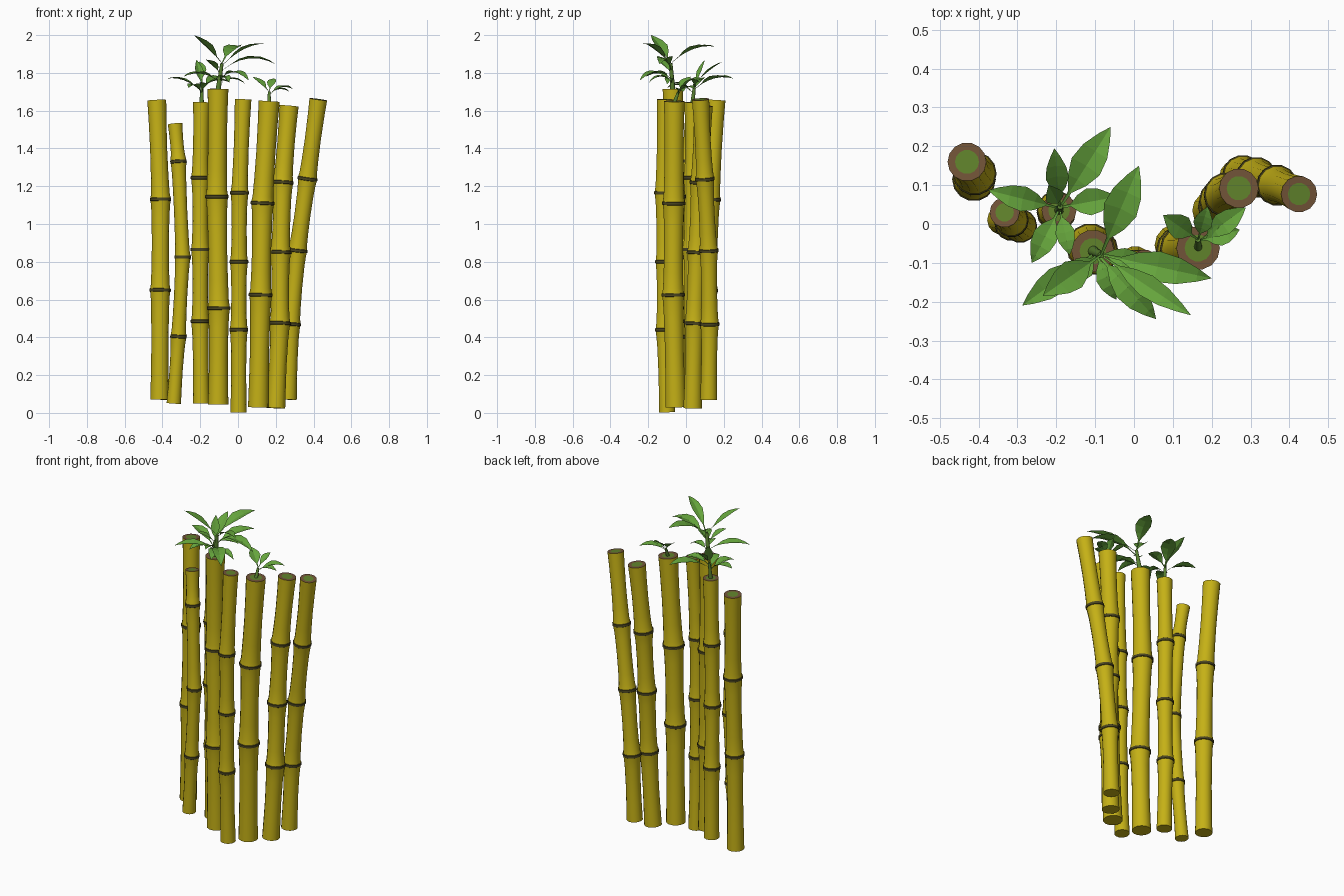
import bpy, bmesh, math
from mathutils import Vector

if "Cube" in bpy.data.objects:
    bpy.data.objects.remove(bpy.data.objects["Cube"])


def material(name, rgb):
    m = bpy.data.materials.new(name)
    m.diffuse_color = (*rgb, 1)
    m.use_nodes = True
    m.node_tree.nodes["Principled BSDF"].inputs["Base Color"].default_value = m.diffuse_color
    return m


YELLOW = material("cane yellow", (0.56, 0.44, 0.008))
DARK = material("joint dark olive", (0.07, 0.06, 0.015))
BROWN = material("cut rim brown", (0.17, 0.09, 0.04))
PITH = material("pith green", (0.12, 0.23, 0.025))
LEAF = material("leaf green", (0.13, 0.37, 0.045))
STEM = material("stem green", (0.10, 0.22, 0.03))
SIDES = 14


def finish(bm, name, mats, smooth=True):
    me = bpy.data.meshes.new(name)
    bm.to_mesh(me)
    bm.free()
    for m in mats:
        me.materials.append(m)
    ob = bpy.data.objects.new(name, me)
    bpy.context.collection.objects.link(ob)
    if smooth:
        bpy.ops.object.select_all(action='DESELECT')
        bpy.context.view_layer.objects.active = ob
        ob.select_set(True)
        bpy.ops.object.shade_smooth_by_angle(angle=math.radians(35))
    return ob


def ring(bm, centre, axis, r):
    u = Vector((0, 1, 0)).cross(axis).normalized()
    v = axis.cross(u)
    return [bm.verts.new(centre + r * (math.cos(a) * u + math.sin(a) * v))
            for a in (2 * math.pi * i / SIDES for i in range(SIDES))]


def bridge(bm, a, b, mat):
    for i in range(len(a)):
        j = (i + 1) % len(a)
        bm.faces.new((a[i], a[j], b[j], b[i])).material_index = mat


def cane(name, radius, pts):
    """pts: base, joints..., top. Each section is waisted and flares at the joints."""
    pts = [Vector(p) for p in pts]
    last = len(pts) - 1
    stations = []                       # centre, axis, radius, material of band below
    for i in range(last):
        a, b = pts[i], pts[i + 1]
        axis = (b - a).normalized()
        length = (b - a).length
        if i:                           # dark ridge around the joint
            mean = (axis + (a - pts[i - 1]).normalized()).normalized()
            stations.append((a - mean * .009, mean, radius * 1.08, 0))
            stations.append((a - mean * .007, mean, radius * 1.15, 1))
            stations.append((a + mean * .007, mean, radius * 1.15, 1))
            stations.append((a + mean * .009, mean, radius * 1.08, 1))
        inset = .035 / length
        for t, r in ((0 if i == 0 else inset, 1.0), (.25, .95), (.5, .92), (.8, .96),
                     (1 if i == last - 1 else 1 - inset, 1.02)):
            stations.append((a.lerp(b, t), axis, radius * r, 0))
    bm = bmesh.new()
    prev = None
    for c, ax, r, m in stations:
        cur = ring(bm, c, ax, r)
        if prev:
            bridge(bm, prev, cur, m)
        else:
            bm.faces.new(cur[::-1]).material_index = 0
        prev = cur
    # cut top: brown rim around a green centre
    c, ax, r, _ = stations[-1]
    inner = ring(bm, c, ax, r * .62)
    bridge(bm, prev, inner, 2)
    bm.faces.new(inner).material_index = 3
    finish(bm, name, (YELLOW, DARK, BROWN, PITH))


def stem(name, a, b, r):
    a, b = Vector(a), Vector(b)
    bm = bmesh.new()
    ax = (b - a).normalized()
    lo, hi = ring(bm, a, ax, r), ring(bm, b, ax, r * .6)
    bridge(bm, lo, hi, 0)
    bm.faces.new(hi)
    finish(bm, name, (STEM,))


def leaf(bm, base, tip, width, arch):
    """Pointed blade along an arched midrib, folded slightly into a V."""
    p0, p2 = Vector(base), Vector(tip)
    p1 = p0.lerp(p2, .5) + Vector((0, 0, arch))
    rows = []
    for t, w in ((0, .06), (.2, .12), (.35, .65), (.52, 1), (.7, .85), (.87, .42), (1, 0)):
        p = p0 * (1 - t) ** 2 + p1 * 2 * t * (1 - t) + p2 * t * t
        tan = ((p1 - p0) * (1 - t) + (p2 - p1) * t).normalized()
        side = tan.cross(Vector((0, 0, 1))).normalized()
        up = side.cross(tan)
        h = width * w / 2
        if w == 0:
            rows.append([bm.verts.new(p)])
        else:
            rows.append([bm.verts.new(q) for q in
                         (p - side * h + up * h * .3, p, p + side * h + up * h * .3)])
    for a, b in zip(rows, rows[1:]):
        for k in (0, 1):
            if len(b) == 1:
                bm.faces.new((a[k], a[k + 1], b[0]))
            else:
                bm.faces.new((a[k], a[k + 1], b[k + 1], b[k]))


def sprout(name, base, top, r, leaves):
    base, top = Vector(base), Vector(top)
    stem(name + "_stem", base, top, r)
    bm = bmesh.new()
    for t, tip, width, arch in leaves:
        leaf(bm, base.lerp(top, t), tip, width, arch)
    finish(bm, name + "_leaves", (LEAF,), smooth=False)


# Canes, left to right
cane("cane_1", .049, [(-.415, .11, .07), (-.412, .115, .65), (-.41, .13, 1.13), (-.43, .16, 1.655)])
cane("cane_2", .038, [(-.34, .01, .05), (-.315, 0, .405), (-.293, -.005, .825),
                      (-.315, .01, 1.33), (-.333, .03, 1.53)])
cane("cane_3", .044, [(-.195, .03, .05), (-.2, .035, .485), (-.2, .03, .865),
                      (-.2, .035, 1.245), (-.193, .035, 1.645)])
cane("cane_4", .054, [(-.105, -.06, .045), (-.102, -.07, .555), (-.112, -.06, 1.145),
                      (-.106, -.07, 1.715)])
cane("cane_5", .043, [(.003, -.1, .003), (.004, -.115, .44), (.005, -.115, .8),
                      (.008, -.12, 1.165), (.027, -.11, 1.66)])
cane("cane_6", .055, [(.108, -.055, .03), (.12, -.068, .625), (.13, -.065, 1.11),
                      (.165, -.062, 1.65)])
cane("cane_7", .05, [(.2, .035, .025), (.222, .045, .475), (.225, .06, .85),
                     (.237, .075, 1.22), (.27, .092, 1.625)])
cane("cane_8", .046, [(.265, .12, .07), (.28, .125, .47), (.315, .12, .86),
                      (.368, .1, 1.24), (.425, .077, 1.66)])

# Leafy sprouts: (position up the stem, tip, width, arch)
sprout("left_sprout", (-.193, .035, 1.64), (-.19, .045, 1.74), .012, [
    (.7, (-.06, .25, 1.77), .085, .06),
    (1., (-.205, .195, 1.86), .06, .02),
    (.6, (-.375, .087, 1.77), .065, .05),
    (.8, (-.045, .07, 1.75), .07, .05),
    (.5, (-.263, -.10, 1.72), .065, .06),
    (.9, (-.22, .1, 1.87), .05, 0),
    (.5, (-.165, -.08, 1.74), .05, .05)])
sprout("middle_sprout", (-.105, -.07, 1.71), (-.085, -.08, 1.85), .014, [
    (1., (-.235, -.185, 2.0), .08, .02),
    (1., (.013, .15, 1.94), .09, .06),
    (.9, (.147, -.235, 1.955), .06, .06),
    (.7, (.2, -.14, 1.845), .08, .1),
    (.4, (.057, -.245, 1.76), .075, .08),
    (.3, (-.288, -.21, 1.78), .07, .06),
    (.3, (-.046, -.195, 1.75), .055, .06),
    (.6, (-.17, -.15, 1.87), .06, .02),
    (.2, (.04, -.1, 1.74), .05, .06)])
sprout("right_sprout", (.165, -.062, 1.64), (.165, -.04, 1.70), .011, [
    (1., (.075, .023, 1.78), .065, .01),
    (.7, (.288, .043, 1.715), .06, .05),
    (.8, (.272, -.015, 1.70), .055, .04),
    (1., (.19, .045, 1.77), .05, .02)])
